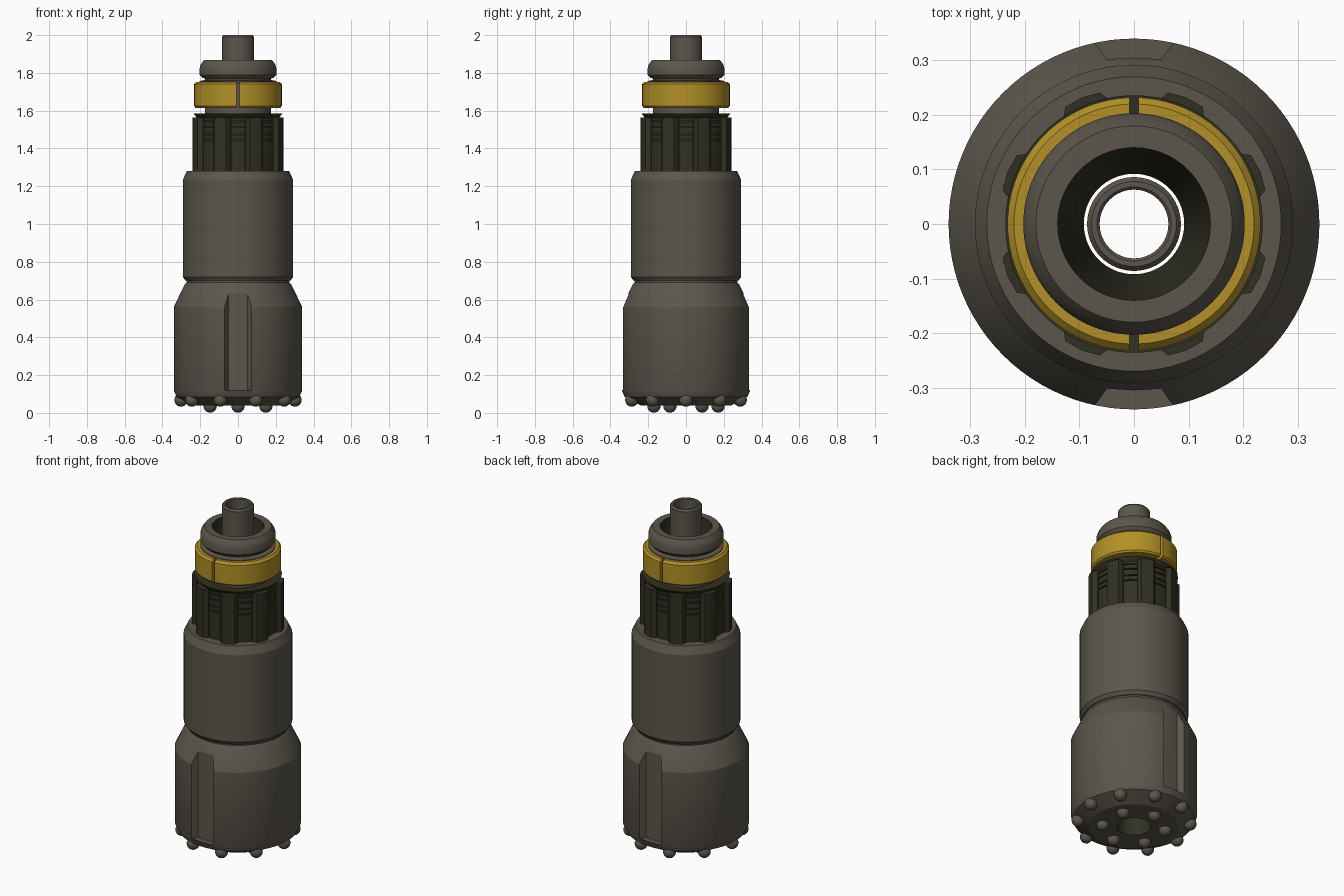
import bpy, bmesh, math
from mathutils import Matrix, Vector

cube = bpy.data.objects.get("Cube")
if cube:
    bpy.data.objects.remove(cube, do_unlink=True)

BORE = 0.092


def material(name, rgb):
    m = bpy.data.materials.new(name)
    m.use_nodes = True
    m.diffuse_color = (*rgb, 1)
    m.node_tree.nodes["Principled BSDF"].inputs["Base Color"].default_value = (*rgb, 1)
    return m


steel = material("grey steel", (0.105, 0.093, 0.073))
dark = material("dark oiled steel", (0.03, 0.03, 0.017))
gold = material("gold bronze", (0.45, 0.28, 0.02))


def finish(name, bm, *mats):
    bmesh.ops.recalc_face_normals(bm, faces=bm.faces)
    mesh = bpy.data.meshes.new(name)
    bm.to_mesh(mesh)
    bm.free()
    ob = bpy.data.objects.new(name, mesh)
    bpy.context.collection.objects.link(ob)
    for m in mats:
        mesh.materials.append(m)
    return ob


def smooth(ob):
    bpy.ops.object.select_all(action='DESELECT')
    ob.select_set(True)
    bpy.context.view_layer.objects.active = ob
    bpy.ops.object.shade_smooth_by_angle(angle=math.radians(25))


def polar(r, a, z):
    return Vector((r * math.cos(a), r * math.sin(a), z))


def ring_part(name, profile, mats, inner_dark=0, n=96):
    """Revolve a closed profile of (radius, height); faces inside inner_dark get slot 1."""
    bm = bmesh.new()
    loops = [[bm.verts.new(polar(r, math.tau * i / n, z)) for r, z in profile] for i in range(n)]
    k = len(profile)
    for i in range(n):
        a, b = loops[i], loops[(i + 1) % n]
        for j in range(k):
            f = bm.faces.new((a[j], b[j], b[(j + 1) % k], a[(j + 1) % k]))
            f.material_index = int(f.calc_center_median().xy.length < inner_dark)
    return finish(name, bm, *mats)


def add_prism(bm, outline, z0, z1):
    """Extrude a flat outline of xy points between two heights."""
    lo = [bm.verts.new((x, y, z0)) for x, y in outline]
    hi = [bm.verts.new((x, y, z1)) for x, y in outline]
    bm.faces.new(lo)
    bm.faces.new(hi)
    for i in range(len(lo)):
        j = (i + 1) % len(lo)
        bm.faces.new((lo[i], lo[j], hi[j], hi[i]))


def cut(ob, cutter):
    mod = ob.modifiers.new("cut", 'BOOLEAN')
    mod.operation = 'DIFFERENCE'
    mod.solver = 'EXACT'
    mod.object = cutter
    bpy.context.view_layer.objects.active = ob
    bpy.ops.object.modifier_apply(modifier=mod.name)
    bpy.data.objects.remove(cutter, do_unlink=True)


# Drill head with a flushing flute at front and back
head = ring_part("drill_head", [
    (BORE, 0.04), (0.24, 0.04), (0.325, 0.085), (0.34, 0.12), (0.34, 0.56),
    (0.285, 0.675), (0.272, 0.69), (0.272, 0.72), (BORE, 0.72)], (steel, dark), 0.095)
bm = bmesh.new()
for s in (-1, 1):
    flute = [(-0.05, 0.302), (0, 0.305), (0.05, 0.302), (0.098, 0.37), (-0.098, 0.37)]
    add_prism(bm, [(x, s * y) for x, y in flute], 0.12, 0.72)
cut(head, finish("flute_cutter", bm, steel))
smooth(head)

# Carbide buttons: outer gauge row and inner face row
bm = bmesh.new()
for count, radius, height, start in ((10, 0.302, 0.068, 0), (6, 0.17, 0.036, math.pi / 6)):
    for i in range(count):
        p = polar(radius, start + math.tau * i / count, height)
        bmesh.ops.create_uvsphere(bm, u_segments=20, v_segments=12, radius=0.035,
                                  matrix=Matrix.Translation(p))
smooth(finish("carbide_buttons", bm, steel))

# Chuck sleeve
smooth(ring_part("chuck_sleeve", [
    (BORE, 0.70), (0.278, 0.70), (0.292, 0.72), (0.292, 1.235),
    (0.27, 1.28), (BORE, 1.28)], (steel, dark), 0.095))

# Splined shank: notched core
core = [(BORE, 1.26), (0.222, 1.26)]
for z in (1.44, 1.47, 1.51, 1.54):
    core += [(0.222, z), (0.214, z), (0.214, z + 0.007), (0.222, z + 0.007)]
core += [(0.222, 1.56), (BORE, 1.56)]
smooth(ring_part("shank_core", core, (dark,)))

# Eight tapered drive keys
bm = bmesh.new()
for i in range(8):
    mid = math.tau * (i + 0.5) / 8
    shape = ((0.2, -13), (0.226, -12.5), (0.249, -8), (0.251, 0), (0.249, 8), (0.226, 12.5), (0.2, 13))
    add_prism(bm, [polar(r, mid + math.radians(d), 0).xy for r, d in shape], 1.27, 1.565)
smooth(finish("drive_keys", bm, dark))

# Flared lip above the keys
smooth(ring_part("flared_lip", [
    (BORE, 1.55), (0.215, 1.56), (0.236, 1.585), (0.2, 1.58), (BORE, 1.58)], (dark,)))

# Neck and rounded piston top with a funnel bore
smooth(ring_part("piston_top", [
    (BORE, 1.57), (0.175, 1.57), (0.175, 1.77), (0.19, 1.775), (0.203, 1.79),
    (0.203, 1.825), (0.197, 1.845), (0.18, 1.868), (0.14, 1.868), (0.138, 1.80),
    (BORE, 1.62)], (steel, dark), 0.141))

# Split retaining ring
ring = ring_part("retaining_ring", [
    (0.17, 1.615), (0.224, 1.615), (0.232, 1.625), (0.232, 1.74), (0.22, 1.753),
    (0.2, 1.753), (0.17, 1.753)], (gold,))
bm = bmesh.new()
add_prism(bm, [(-0.008, -0.3), (0.008, -0.3), (0.008, 0.3), (-0.008, 0.3)], 1.5, 1.9)
cut(ring, finish("split_cutter", bm, gold))
smooth(ring)

# Spacer collar resting on the split ring
smooth(ring_part("spacer_collar", [
    (0.165, 1.745), (0.203, 1.745), (0.203, 1.757), (0.165, 1.765)], (steel,)))

# Feed tube
smooth(ring_part("feed_tube", [
    (0.063, 1.3), (0.086, 1.3), (0.086, 1.99), (0.078, 2.0), (0.068, 2.0), (0.063, 1.995)],
    (steel,), n=64))
